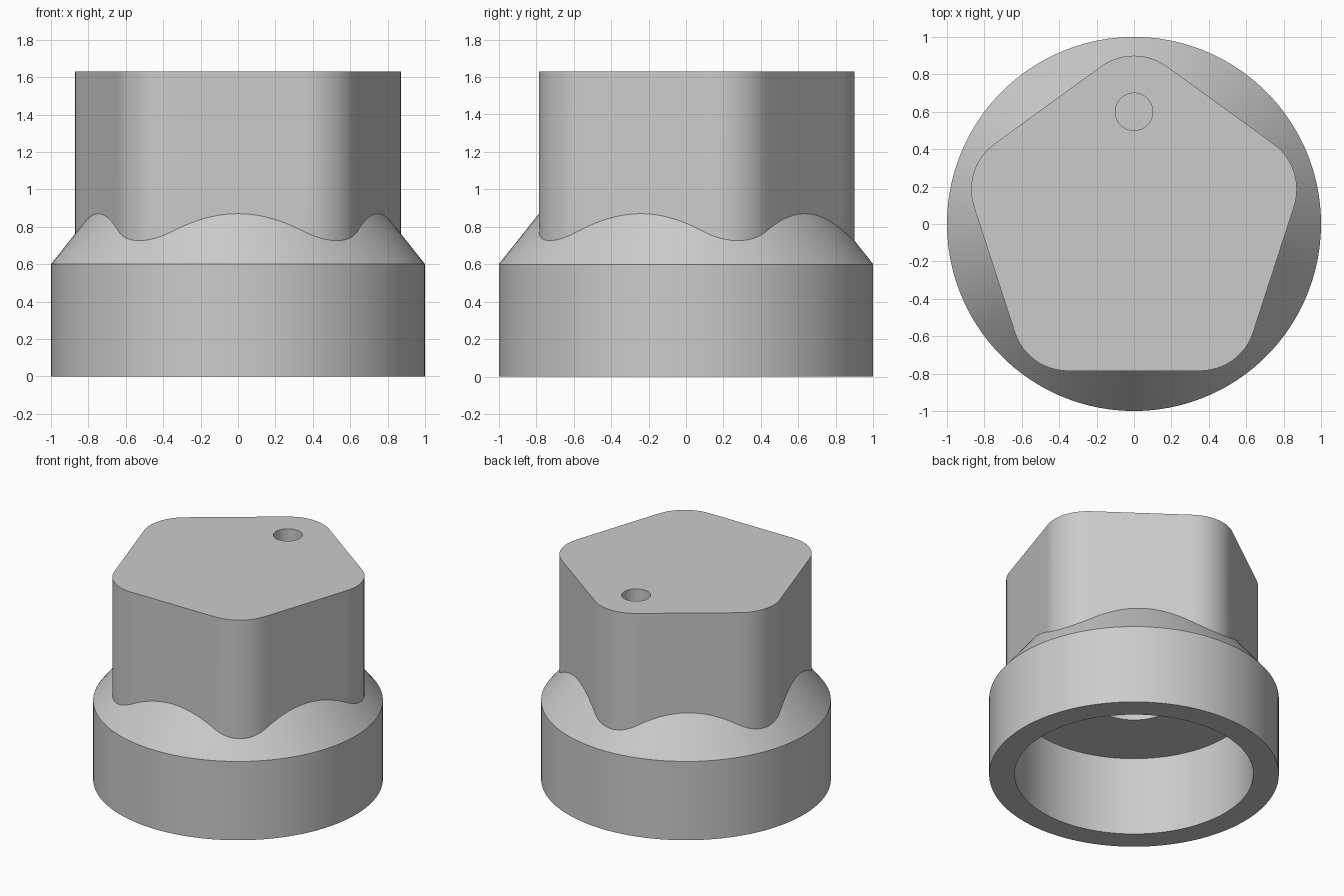
import bpy
import bmesh
from math import sin, cos, tau, radians
from mathutils import Vector

cube = bpy.data.objects.get("Cube")
if cube:
    bpy.data.objects.remove(cube, do_unlink=True)

# Main dimensions
SKIRT_R, SKIRT_Z, CONE_SLOPE = 1.0, 0.6, 1.26
GRIP_TOP, CORNER_DIST, CORNER_R = 1.63, 0.6, 0.3
BORE_R, SHAFT_R, SHAFT_TOP = 0.824, 0.29, 1.4
DIMPLE_R, DIMPLE_DEPTH = 0.1, 0.2
ARC_STEPS, FLAT_STEPS = 12, 14


def polar(radius, angle):
    return Vector((radius * cos(angle), radius * sin(angle), 0))


def rounded_pentagon():
    """Counter-clockwise outline with one corner pointing to the back."""
    corners = []
    for k in range(5):
        mid = tau / 4 + k * tau / 5
        corners.append([polar(CORNER_DIST, mid)
                        + polar(CORNER_R, mid + tau / 5 * (s / ARC_STEPS - 0.5))
                        for s in range(ARC_STEPS + 1)])
    points = []
    for k, arc in enumerate(corners):
        following = corners[(k + 1) % 5][0]
        points += arc
        points += [arc[-1].lerp(following, s / FLAT_STEPS) for s in range(1, FLAT_STEPS)]
    return points


outline = rounded_pentagon()
dimple_centre = Vector((0, CORNER_DIST, 0))


def at_height(points, z):
    return [Vector((p.x, p.y, z)) for p in points]


def circle(radius, z):
    return at_height([p.normalized() * radius for p in outline], z)


def dimple(z):
    return at_height([dimple_centre + (p - dimple_centre).normalized() * DIMPLE_R
                      for p in outline], z)


# Grip foot follows the sloping shoulder
foot = [Vector((p.x, p.y, SKIRT_Z + CONE_SLOPE * (SKIRT_R - p.length))) for p in outline]

# Rings from the shaft hole, out over the skirt and grip, into the dimple
rings = [
    circle(SHAFT_R, SHAFT_TOP), circle(SHAFT_R, SKIRT_Z),
    circle(BORE_R, SKIRT_Z), circle(BORE_R, 0),
    circle(SKIRT_R, 0), circle(SKIRT_R, SKIRT_Z),
    foot, at_height(outline, GRIP_TOP),
    dimple(GRIP_TOP), dimple(GRIP_TOP - DIMPLE_DEPTH),
]

bm = bmesh.new()
loops = [[bm.verts.new(p) for p in ring] for ring in rings]
n = len(outline)
for a, b in zip(loops, loops[1:]):
    for i in range(n):
        j = (i + 1) % n
        bm.faces.new((a[i], a[j], b[j], b[i]))
bm.faces.new(loops[0][::-1])
bm.faces.new(loops[-1])
bmesh.ops.recalc_face_normals(bm, faces=bm.faces)

mesh = bpy.data.meshes.new("knob")
bm.to_mesh(mesh)
bm.free()
knob = bpy.data.objects.new("knob", mesh)
bpy.context.collection.objects.link(knob)

# Plain grey plastic
grey = bpy.data.materials.new("light grey")
grey.use_nodes = True
colour = (0.6, 0.6, 0.6, 1)
grey.diffuse_color = colour
grey.node_tree.nodes["Principled BSDF"].inputs["Base Color"].default_value = colour
mesh.materials.append(grey)

# Smooth curves, crisp rims
bpy.ops.object.select_all(action='DESELECT')
knob.select_set(True)
bpy.context.view_layer.objects.active = knob
bpy.ops.object.shade_smooth_by_angle(angle=radians(30))
